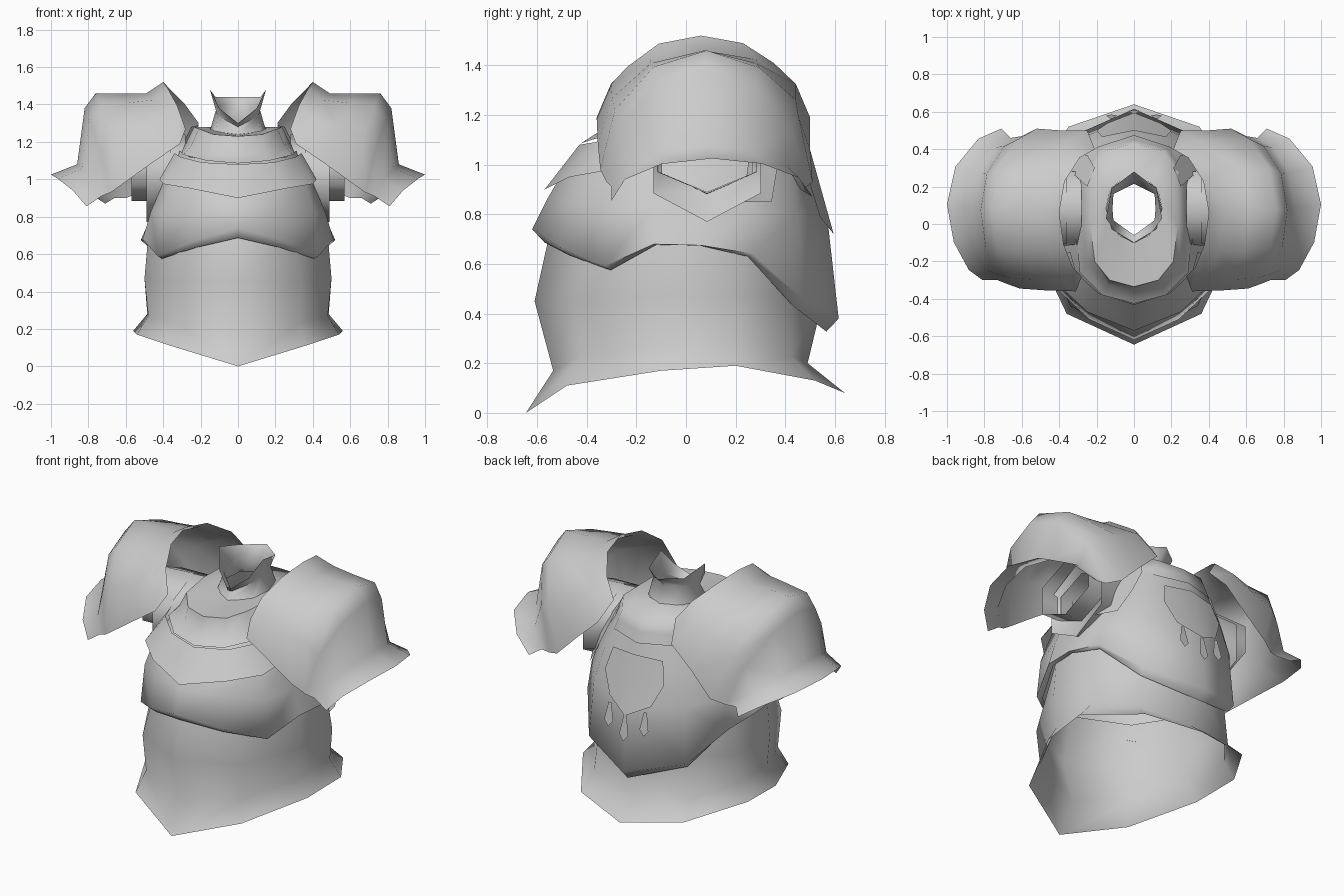
import bpy
from math import sin, cos, pi, radians
from mathutils import Vector

default_cube = bpy.data.objects.get("Cube")
if default_cube:
    bpy.data.objects.remove(default_cube, do_unlink=True)

steel = bpy.data.materials.new("plain grey steel")
steel.use_nodes = True
steel_colour = (.6, .6, .6, 1)
steel.diffuse_color = steel_colour
steel.node_tree.nodes["Principled BSDF"].inputs["Base Color"].default_value = steel_colour


def make_part(name, points, faces, crease=70):
    """Create one half of a part and mirror it across the centre plane."""
    mesh = bpy.data.meshes.new(name)
    mesh.from_pydata([tuple(point) for point in points], [], faces)
    mesh.materials.append(steel)
    part = bpy.data.objects.new(name, mesh)
    bpy.context.collection.objects.link(part)
    bpy.ops.object.select_all(action='DESELECT')
    part.select_set(True)
    bpy.context.view_layer.objects.active = part
    bpy.ops.object.shade_smooth_by_angle(angle=radians(crease))
    mirror = part.modifiers.new("both sides", 'MIRROR')
    mirror.merge_threshold = .001


def loft(name, rows, closed=False, crease=70):
    """Skin a sheet through rows of points that all have the same length."""
    columns = len(rows[0])
    points = [point for row in rows for point in row]
    faces = []
    for r in range(len(rows) - 1):
        for c in range(columns if closed else columns - 1):
            following = (c + 1) % columns
            faces.append((r * columns + c, r * columns + following,
                          (r + 1) * columns + following, (r + 1) * columns + c))
    make_part(name, points, faces, crease)


# Flared skirt below the waist; each row runs from the front to the back
loft("flared_skirt", [
    [(0, -.645, 0), (.36, -.48, .11), (.54, -.1, .17), (.56, .2, .19), (.35, .52, .13), (0, .64, .08)],
    [(0, -.535, .17), (.33, -.42, .23), (.48, -.1, .27), (.485, .2, .28), (.33, .42, .23), (0, .49, .2)],
    [(0, -.61, .45), (.34, -.44, .45), (.5, -.1, .47), (.5, .2, .47), (.3, .42, .47), (0, .55, .45)],
    [(0, -.55, .72), (.3, -.38, .7), (.48, -.1, .7), (.46, .2, .69), (.28, .4, .65), (0, .52, .6)],
])

# Main cuirass with an inward lip along its pointed hem
hem = [(0, -.62, .74), (.24, -.51, .67), (.43, -.33, .59), (.51, -.13, .68),
       (.52, .06, .675), (.48, .27, .64), (.33, .47, .46), (0, .615, .38)]
lip = [(x * .95, y * .92, z - .05 * abs(y) ** 2 / .36) for x, y, z in hem]
bust = [(0, -.56, .86), (.24, -.46, .85), (.41, -.32, .82), (.465, -.13, .83),
        (.46, .06, .81), (.45, .27, .82), (.31, .45, .8), (0, .57, .78)]
armpit = [(0, -.49, .98), (.22, -.42, .99), (.35, -.3, 1), (.4, -.13, .98),
          (.4, .06, .97), (.38, .27, 1), (.26, .42, 1), (0, .5, 1)]
shoulder = [(0, -.33, 1.09), (.15, -.3, 1.1), (.26, -.22, 1.12), (.31, -.1, 1.15),
            (.32, .06, 1.16), (.29, .25, 1.16), (.2, .39, 1.16), (0, .45, 1.17)]
loft("cuirass", [lip, hem, bust, armpit, shoulder])

# Overlapping upper breastplate
loft("upper_breastplate", [
    [(0, -.57, .9), (.25, -.47, .95), (.4, -.33, .975), (.42, -.17, 1)],
    [(0, -.43, 1.08), (.19, -.37, 1.09), (.31, -.26, 1.12), (.34, -.15, 1.14)],
])

# Gorget: a ledge, a steep band up to a rim, then a shallow dish to the neck
loft("gorget", [
    [(0, -.425, 1.085), (.17, -.38, 1.1), (.29, -.26, 1.13), (.31, -.03, 1.14), (.3, .25, 1.14), (.2, .41, 1.13), (0, .475, 1.12)],
    [(0, -.355, 1.13), (.14, -.325, 1.14), (.25, -.22, 1.18), (.275, -.02, 1.2), (.265, .27, 1.2), (.18, .4, 1.19), (0, .45, 1.18)],
    [(0, -.335, 1.23), (.13, -.3, 1.24), (.21, -.2, 1.27), (.235, 0, 1.28), (.23, .28, 1.28), (.16, .39, 1.25), (0, .43, 1.23)],
    [(0, -.1, 1.24), (.08, -.06, 1.25), (.13, .01, 1.26), (.15, .08, 1.27), (.13, .17, 1.28), (.09, .22, 1.28), (0, .25, 1.28)],
])

# Straps running from the shoulders down the rear of the armholes
loft("rear_armhole_straps", [
    [(.475, .23, .85), (.41, .345, .85)],
    [(.41, .25, 1), (.325, .37, 1)],
    [(.315, .26, 1.15), (.25, .37, 1.15)],
    [(.25, .2, 1.28), (.21, .3, 1.29)],
])

# Standing neck collar, notched at the front with a spike on each side
loft("neck_collar", [
    [(0, -.11, 1.23), (.12, -.03, 1.25), (.15, .08, 1.26), (.12, .2, 1.27), (0, .26, 1.27)],
    [(0, -.06, 1.28), (.11, .02, 1.34), (.115, .08, 1.38), (.11, .16, 1.38), (0, .215, 1.38)],
    [(0, -.1, 1.3), (.1, -.04, 1.38), (.15, .03, 1.48), (.12, .19, 1.44), (0, .28, 1.44)],
])

# Shoulder guards: arches given by apex, front foot and back foot, outside to inside
arches = [
    ((1, 1.025), (.81, -.3, .855), (.71, .51, .87)),
    ((.86, 1.08), (.73, -.3, .91), (.66, .46, .9)),
    ((.82, 1.38), (.68, -.32, .93), (.6, .47, .9)),
    ((.76, 1.46), (.61, -.345, .98), (.52, .51, .93)),
    ((.62, 1.46), (.47, -.355, 1.08), (.39, .5, 1.06)),
    ((.49, 1.46), (.31, -.36, 1.19), (.25, .5, 1.19)),
    ((.4, 1.52), (.28, -.28, 1.27), (.21, .4, 1.3)),
]


def arch_row(apex, front, back, steps=6):
    """Sweep from the front foot over the apex to the back foot."""
    row = []
    for step in range(steps + 1):
        turn = pi * step / steps
        lift = max(sin(turn), 0)
        foot = Vector(front).lerp(Vector(back), (1 - cos(turn)) / 2)
        row.append((foot.x + (apex[0] - foot.x) * lift ** 1.3, foot.y,
                    foot.z + (apex[1] - foot.z) * lift))
    return row


loft("shoulder_guards", [arch_row(*arch) for arch in arches], crease=60)


# Six-sided armhole flanges and the short sleeves inside them
def sleeve_ring(x, depth, height, middle, sides=6):
    """Make a loop around the arm axis with a corner at the bottom."""
    return [(x, .085 + depth * cos(2 * pi * (side + .5) / sides),
             middle + height * sin(2 * pi * (side + .5) / sides))
            for side in range(sides)]


loft("armhole_flanges", [sleeve_ring(.28, .22, .2, 1.04),
                         sleeve_ring(.49, .25, .23, 1),
                         sleeve_ring(.45, .21, .15, 1.04)], closed=True)
loft("sleeves", [sleeve_ring(.36, .22, .18, 1.06),
                 sleeve_ring(.57, .23, .17, 1.055)], closed=True)

# Back crest: a shield plate standing off the back, with three hanging tags
make_part("back_crest",
          [(0, .5, 1.06), (.17, .465, 1.05), (.2, .5, .92), (.14, .54, .79),
           (0, .595, .72)],
          [(0, 4, 3, 2, 1)])


def back_tag(name, x, y, top, length):
    """Make one tag that widens and then ends in a point."""
    make_part(name,
              [(x - .01, y, top), (x + .01, y, top),
               (x + .03, y + .015, top - length * .75), (x, y + .02, top - length),
               (x - .03, y + .015, top - length * .75)],
              [(0, 4, 3, 2, 1)])


back_tag("outer_back_tags", .12, .565, .76, .14)
back_tag("middle_back_tag", 0, .59, .72, .15)
